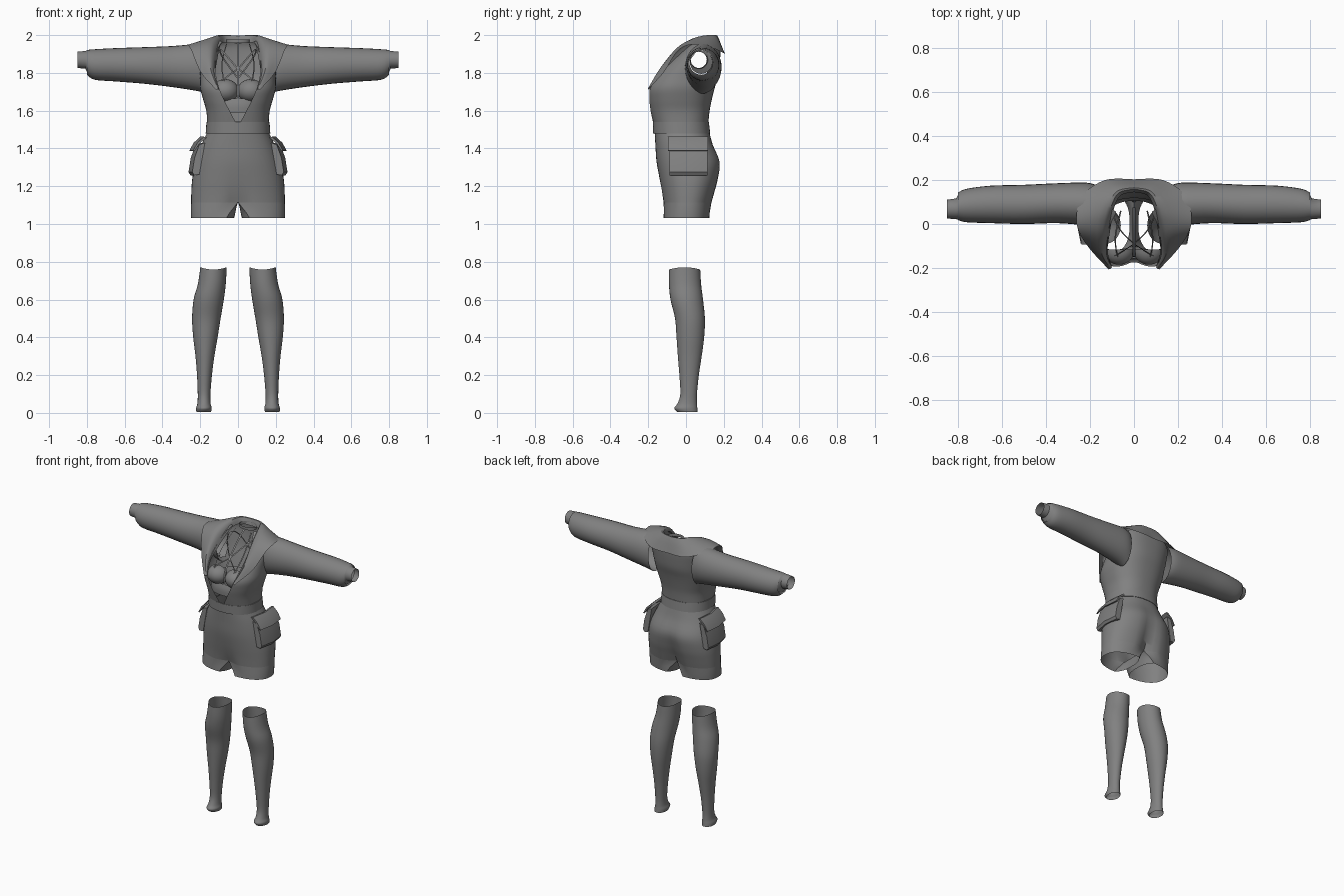
import bpy, bmesh, math
from mathutils import Vector

if "Cube" in bpy.data.objects:
    bpy.data.objects.remove(bpy.data.objects["Cube"])

mat = bpy.data.materials.new("grey_fabric")
mat.diffuse_color = (0.22, 0.22, 0.22, 1)
mat.use_nodes = True
mat.node_tree.nodes["Principled BSDF"].inputs["Base Color"].default_value = mat.diffuse_color


def finish(name, bm, angle=40):
    bmesh.ops.recalc_face_normals(bm, faces=bm.faces)
    me = bpy.data.meshes.new(name)
    bm.to_mesh(me)
    bm.free()
    ob = bpy.data.objects.new(name, me)
    bpy.context.collection.objects.link(ob)
    me.materials.append(mat)
    bpy.ops.object.select_all(action='DESELECT')
    ob.select_set(True)
    bpy.context.view_layer.objects.active = ob
    bpy.ops.object.shade_smooth_by_angle(angle=math.radians(angle))
    return ob


def smooth(rows, k=4):
    """Catmull-Rom interpolation of key rows of numbers."""
    out = []
    n = len(rows)
    for i in range(n - 1):
        p = [rows[max(i - 1, 0)], rows[i], rows[i + 1], rows[min(i + 2, n - 1)]]
        for j in range(k):
            t = j / k
            out.append([0.5 * (2 * b + (c - a) * t + (2 * a - 5 * b + 4 * c - d) * t * t
                               + (3 * b - a - 3 * c + d) * t ** 3) for a, b, c, d in zip(*p)])
    return out + [list(rows[-1])]


def loft(name, rows, closed=True, skip=None):
    """Skin a list of point rows; skip(centre) leaves holes."""
    bm = bmesh.new()
    vs = [[bm.verts.new(p) for p in r] for r in rows]
    n = len(rows[0])
    for a, b in zip(vs, vs[1:]):
        for i in range(n if closed else n - 1):
            j = (i + 1) % n
            q = (a[i], a[j], b[j], b[i])
            if skip and skip(sum((v.co for v in q), Vector()) / 4):
                continue
            bm.faces.new(q)
    bmesh.ops.remove_doubles(bm, verts=bm.verts, dist=0.0002)
    return finish(name, bm)


def power(v, e):
    return math.copysign(abs(v) ** e, v)


def section(z, hw, yf, yb, gap=0, n=2.3, dip_f=0, dip_b=0, count=48):
    """Body cross-section, open at the front by gap, with centre dips."""
    t0 = math.asin(min(1, max(gap, 0) / hw) ** (n / 2))
    pts = []
    for i in range(count + 1):
        t = t0 + (2 * math.pi - 2 * t0) * i / count
        x = hw * power(math.sin(t), 2 / n)
        c = power(math.cos(t), 2 / n)
        y = (yf + yb) / 2 - (yb - yf) / 2 * c
        y += (dip_f if c > 0 else -dip_b) * abs(c) * math.exp(-(x / 0.05) ** 2)
        pts.append((x, y, z))
    return pts


def flip(rows, s):
    return [[(s * p[0], p[1], p[2]) for p in r] for r in rows]


# Jacket body: z, half width, front y, back y, front gap
body = [(1.53, .163, -.172, .118, .008), (1.60, .168, -.19, .125, .045), (1.66, .185, -.202, .137, .075),
        (1.72, .20, -.204, .152, .10), (1.78, .20, -.172, .17, .115), (1.84, .20, -.115, .178, .12),
        (1.90, .195, -.045, .182, .115), (1.94, .165, .0, .18, .10), (1.97, .11, .04, .17, .08)]


def armhole(c):
    return abs(c.x) > .165 and ((c.y - .09) / .075) ** 2 + ((c.z - 1.825) / .10) ** 2 < 1


loft("jacket_body", [section(*r, n=2.4) for r in smooth(body)], False, armhole)

# Sleeves and cuffs: x, z low, z high, y front, y back
sleeve = [(.165, 1.69, 1.95, .0, .175), (.22, 1.705, 1.953, -.005, .188), (.35, 1.725, 1.942, .004, .185),
          (.5, 1.743, 1.936, .0, .178), (.65, 1.755, 1.931, .004, .174), (.76, 1.764, 1.925, .008, .16),
          (.80, 1.79, 1.921, .018, .142)]
cuff = [(.795, 1.795, 1.92, .02, .14), (.808, 1.822, 1.916, .022, .116), (.85, 1.826, 1.912, .025, .11)]


def tube_x(x, z0, z1, y0, y1):
    return [(x, (y0 + y1) / 2 + (y1 - y0) / 2 * math.cos(a), (z0 + z1) / 2 + (z1 - z0) / 2 * math.sin(a))
            for a in (2 * math.pi * i / 28 for i in range(28))]


# Collar and lapels: inner edge, crest and outer edge from back centre to front
collar = [(0, .145, 1.955, 0, .165, 1.998, 0, .203, 1.90),
          (.06, .13, 1.96, .075, .15, 2.0, .13, .20, 1.905),
          (.088, .08, 1.955, .115, .09, 1.997, .235, .13, 1.935),
          (.10, .02, 1.92, .135, .02, 1.975, .262, .03, 1.95),
          (.11, -.04, 1.87, .145, -.055, 1.925, .245, -.045, 1.915),
          (.12, -.125, 1.79, .145, -.14, 1.82, .195, -.12, 1.80),
          (.10, -.195, 1.71, .105, -.202, 1.715, .115, -.206, 1.71)]

# Leg pieces: z, x inner, x outer, y front, y back
warmer = [(0.765, .06, .20, -.09, .075), (.68, .065, .213, -.09, .08), (.6, .075, .235, -.082, .09),
          (.5, .092, .243, -.058, .10), (.4, .108, .237, -.05, .096), (.3, .125, .225, -.043, .083),
          (.2, .138, .217, -.035, .068), (.1, .146, .213, -.03, .058), (.05, .145, .215, -.045, .058),
          (.025, .139, .222, -.062, .06), (.004, .143, .22, -.045, .062)]


def tube_z(z, x0, x1, y0, y1):
    return [((x0 + x1) / 2 + (x1 - x0) / 2 * math.cos(a), (y0 + y1) / 2 + (y1 - y0) / 2 * math.sin(a),
             z + .006 * math.cos(2 * a) * (z > .75)) for a in (2 * math.pi * i / 32 for i in range(32))]


# Shorts: hips as one piece, z, half width, front y, back y, gap, n, front dip, back dip
hips = [(1.485, .163, -.166, .124, 0, 2.3, 0, 0), (1.42, .193, -.162, .145, 0, 2.3, 0, .004),
        (1.33, .225, -.156, .184, 0, 2.3, 0, .012), (1.24, .242, -.143, .176, 0, 2.3, .004, .025),
        (1.17, .247, -.132, .158, 0, 2.3, .012, .035), (1.115, .248, -.125, .143, 0, 2.3, .025, .045)]
loft("shorts_hips", [section(*r) for r in smooth(hips)], False)


# Shorts legs: outer half section closed by a rounded inner thigh
def leg_ring(z, hw, yf, yb, inner, bulge, dip_f, dip_b):
    half = section(z, hw, yf, yb, 0, 2.3, dip_f, dip_b)[:25]
    x0 = inner + bulge
    out = [(x0 + (hw - x0) * x / hw, y, zz) for x, y, zz in half]
    ya, yc = half[-1][1], half[0][1]
    for i in range(1, 14):
        v = i / 14
        out.append((inner + bulge * abs(2 * v - 1) ** 3, ya + (yc - ya) * v, z))
    return out


leg = [(1.115, .248, -.125, .143, 0, 0, .025, .045), (1.09, .249, -.123, .137, .008, .012, .016, .028),
       (1.06, .249, -.121, .13, .014, .03, .006, .01), (1.033, .248, -.12, .124, .02, .04, 0, 0)]


# Solid strip: xz outline extruded along y, shifted inward at the front
def prism(name, outline, y0, y1, s, lean=.02):
    bm = bmesh.new()
    rows = [[bm.verts.new((s * (x - d), y, z)) for x, z in outline]
            for y, d in ((y0, lean), ((y0 + y1) / 2, 0), (y1, lean * .6))]
    n = len(outline)
    for a, b in zip(rows, rows[1:]):
        for i in range(n):
            bm.faces.new((a[i], a[(i + 1) % n], b[(i + 1) % n], b[i]))
    bm.faces.new(rows[0])
    bm.faces.new(rows[-1])
    return finish(name, bm, 30)


# Flat ribbon that follows a path
def strap(name, keys, width=.008, s=1):
    pts = [Vector((s * p[0], p[1], p[2])) for p in smooth(keys, 5)]
    mid = Vector((0, .03, 1.8))
    rows = []
    for i, p in enumerate(pts):
        d = pts[min(i + 1, len(pts) - 1)] - pts[max(i - 1, 0)]
        side = d.cross(p - mid).normalized() * width / 2
        rows.append([p - side, p + side])
    return loft(name, rows, False)


for s, side in ((1, "left"), (-1, "right")):
    loft("sleeve_" + side, flip([tube_x(*r) for r in smooth(sleeve)], s))
    loft("cuff_" + side, flip([tube_x(*r) for r in cuff], s))
    rows = []
    for r in smooth(collar, 5):
        rows.append(smooth([r[0:3], r[3:6], r[6:9]], 4))
    loft("collar_" + side, flip(rows, s), False)
    loft("leg_warmer_" + side, flip([tube_z(*r) for r in smooth(warmer)], s))
    loft("shorts_leg_" + side, flip([leg_ring(*r) for r in smooth(leg, 3)], s))
    prism("pocket_" + side, [(.195, 1.43), (.225, 1.42), (.25, 1.35), (.262, 1.275), (.252, 1.258), (.225, 1.262)],
          -.088, .113, s)
    prism("pocket_flap_" + side, [(.185, 1.458), (.20, 1.462), (.235, 1.43), (.258, 1.388), (.25, 1.386), (.225, 1.425)],
          -.094, .116, s)
    # Bralette cup: front half of a flattened dome
    dome = [[(.068 + .072 * math.sin(a) * math.cos(b), -.115 - .07 * math.cos(a), 1.705 + .062 * math.sin(a) * math.sin(b))
             for b in (2 * math.pi * i / 24 for i in range(24))] for a in (math.pi / 2 * j / 8 for j in range(9))]
    loft("bralette_cup_" + side, flip(dome, s))
    # Harness straps
    strap("shoulder_strap_" + side, [(0, -.09, 1.82), (.06, -.03, 1.89), (.095, .05, 1.925), (.08, .13, 1.88), (0, .155, 1.77)], s=s)
    strap("chest_strap_" + side, [(.085, -.145, 1.757), (.045, -.12, 1.79), (0, -.09, 1.82)], s=s)
    strap("side_strap_" + side, [(.075, -.15, 1.755), (.085, -.06, 1.85), (.06, .06, 1.955)], s=s)

# Centre strap, neck band and bralette band
strap("centre_strap", [(0, -.15, 1.66), (0, -.14, 1.74), (0, -.09, 1.82), (0, 0, 1.91), (0, .075, 1.965)], .012)
loft("neck_band", [section(z, .06, .07, .15, 0, 2) for z in (1.958, 1.978)], False)
loft("bralette_band", [section(*r) for r in smooth([(1.59, .148, -.165, .105), (1.63, .152, -.165, .11),
                                                    (1.665, .16, -.155, .12)], 3)], False)

# Waistband and fly dart
loft("waistband", [section(z, w, f, b, 0, 2.3) for z, w, f, b in (
    (1.478, .163, -.165, .122), (1.48, .171, -.174, .128), (1.54, .167, -.176, .121), (1.542, .16, -.17, .115))], False)
loft("fly_dart", [[(-.016, -.169, 1.475), (.016, -.169, 1.475)], [(-.012, -.166, 1.43), (.012, -.166, 1.43)],
                  [(-.002, -.163, 1.38), (.002, -.163, 1.38)]], False)
